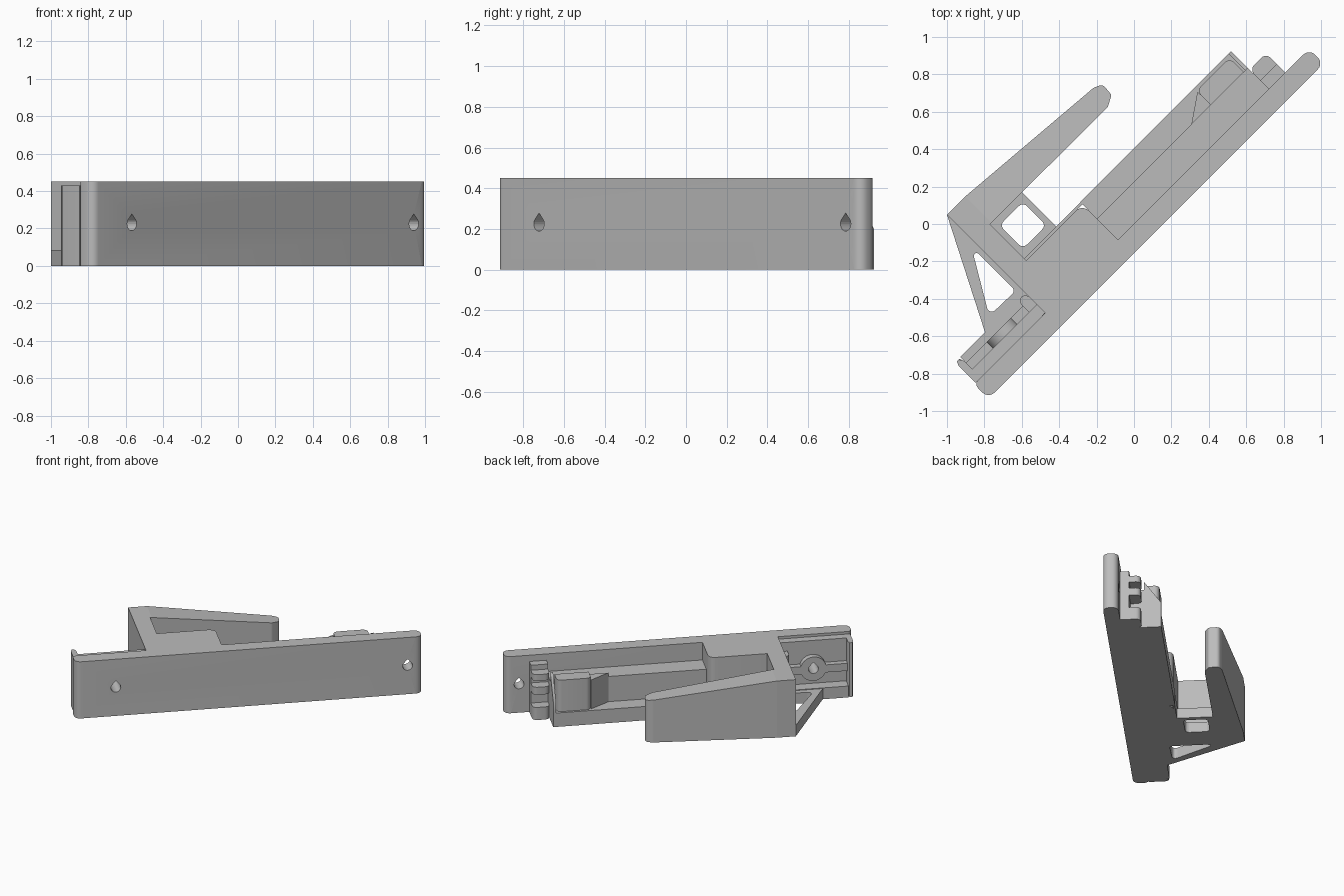
import bpy, bmesh, math
from mathutils import Vector, Matrix

if "Cube" in bpy.data.objects:
    bpy.data.objects.remove(bpy.data.objects["Cube"])

# u runs along the bar, v is its thickness; the bar lies at 45 degrees in plan
TURN = Matrix.Rotation(math.radians(45), 4, 'Z')
grey = bpy.data.materials.new("light_grey")
grey.diffuse_color = (0.5, 0.5, 0.5, 1)
grey.use_nodes = True
grey.node_tree.nodes["Principled BSDF"].inputs["Base Color"].default_value = grey.diffuse_color


def rounded(points, steps=5):
    """Outline from (u, v) or (u, v, radius) corners."""
    out = []
    n = len(points)
    for i, p in enumerate(points):
        c = Vector(p[:2])
        if len(p) < 3:
            out.append(c)
            continue
        a = (Vector(points[i - 1][:2]) - c).normalized()
        b = (Vector(points[(i + 1) % n][:2]) - c).normalized()
        half = a.angle(b) / 2
        r = p[2]
        mid = c + (a + b).normalized() * (r / math.sin(half))
        s = c + a * (r / math.tan(half)) - mid
        e = c + b * (r / math.tan(half)) - mid
        sweep = s.angle_signed(e)
        for k in range(steps + 1):
            t = -sweep * k / steps
            out.append(mid + Matrix.Rotation(t, 2) @ s)
    return out


def finish(name, bm, cutter=False):
    bmesh.ops.recalc_face_normals(bm, faces=bm.faces)
    bm.transform(TURN)
    me = bpy.data.meshes.new(name)
    bm.to_mesh(me)
    bm.free()
    ob = bpy.data.objects.new(name, me)
    bpy.context.collection.objects.link(ob)
    me.materials.append(grey)
    if cutter:
        ob.hide_render = True
        ob.hide_viewport = True
    else:
        bpy.context.view_layer.objects.active = ob
        ob.select_set(True)
        bpy.ops.object.shade_smooth_by_angle(angle=math.radians(35))
        ob.select_set(False)
    return ob


def prism(name, points, z0, z1, top=None, cutter=False):
    """Extrude a plan outline upwards; top(u, v) may shape the upper face."""
    bm = bmesh.new()
    pts = rounded(points)
    lo = [bm.verts.new((p.x, p.y, z0)) for p in pts]
    hi = [bm.verts.new((p.x, p.y, top(p.x, p.y) if top else z1)) for p in pts]
    bm.faces.new(lo)
    bm.faces.new(hi)
    for i in range(len(pts)):
        j = (i + 1) % len(pts)
        bm.faces.new((lo[i], lo[j], hi[j], hi[i]))
    return finish(name, bm, cutter)


def along_v(name, section, v0, v1, cutter=False):
    """Extrude a (u, z) section through the thickness."""
    bm = bmesh.new()
    f = bm.faces.new([bm.verts.new((u, v0, z)) for u, z in section])
    ext = bmesh.ops.extrude_face_region(bm, geom=[f])["geom"]
    bmesh.ops.translate(bm, vec=(0, v1 - v0, 0),
                        verts=[g for g in ext if isinstance(g, bmesh.types.BMVert)])
    return finish(name, bm, cutter)


def box(name, u0, u1, v0, v1, z0, z1, r=None):
    c = [(u0, v0), (u1, v0), (u1, v1), (u0, v1)]
    if r:
        c[2:] = [(u1, v1, r), (u0, v1, r)]
    return prism(name, c, z0, z1)


def cut(ob, cutter):
    m = ob.modifiers.new("cut", 'BOOLEAN')
    m.operation = 'DIFFERENCE'
    m.solver = 'EXACT'
    m.object = cutter


H = 0.45

# Front plate, thick middle and cross wall
body = prism("main_body", [
    (-1.21, -.11, .045), (1.325, -.11, .045), (1.325, 0, .045), (-.12, 0),
    (-.12, .27, .05), (-.546, .27), (-.546, .544), (-.534, .544), (-.534, .742),
    (-.672, .742), (-.672, 0), (-1.21, 0, .03)], 0, H)

# Arm that gets lower towards its tip
prism("arm", [(-.534, .544), (.343, .541, .03), (.403, .573, .02),
              (.41, .647, .03), (.36, .668, .03), (-.534, .742)], 0, H,
      top=lambda u, v: H - 0.12 * max(0, u + .534) / .94)

# Low floor between arm and bar, with a rounded square opening
floor = box("arm_floor", -.546, -.304, .27, .544, 0, .08)
s = .088
cut(floor, prism("floor_opening", [(-.425 + a * s, .415 + b * s, .03) for a, b in
    ((-1, -1), (1, -1), (1, 1), (-1, 1))], -.1, .2, cutter=True))

# Low triangular brace with opening
brace = prism("brace", [(-.672, .742), (-.972, .155), (-.672, .155)], 0, .085)
cut(brace, prism("brace_opening", [(-.70, .53, .015), (-.895, .20, .025),
    (-.70, .195, .025)], -.1, .2, cutter=True))

# Stepped rail along the bar
box("rail_upper", -.12, 1.02, 0, .16, 0, .31)
box("rail_ledge", -.12, 1.02, .16, .286, 0, .11)
box("rail_lip", -.546, -.12, .27, .284, 0, .11)

# Latch block with its ramp and end fin
box("latch_block", .74, .99, .16, .268, .11, .36, .035)
prism("latch_ramp", [(.594, .16), (.74, .16), (.74, .26)], .11, .34)
prism("end_fin", [(1.0, .16), (1.02, .16), (1.02, .286), (1.0, .286)], .11, 0,
      top=lambda u, v: .38 if v < .2 else .2)

# Shelved catch beside the far screw lug
box("catch_back", 1.02, 1.145, 0, .065, 0, .40)
for name, z0, z1 in (("catch_bottom", 0, .1), ("catch_middle", .2, .26),
                     ("catch_top", .31, .36)):
    box(name, 1.02, 1.145, .065, .147, z0, z1, .035)

# Pocket around the near screw hole
pocket = box("pocket_back", -1.16, -.672, 0, .064, 0, .43)
box("pocket_bottom", -1.16, -.672, .064, .155, 0, .09)
box("pocket_end_post", -1.2, -1.16, 0, .15, 0, .43, .03)
box("pocket_inner_post", -.73, -.672, .064, .15, .09, .36, .03)
for name, u0, u1 in (("pocket_rib_outer", -1.16, -1.0), ("pocket_rib_inner", -.825, -.73)):
    box(name, u0, u1, .064, .11, .19, .25)


def circle(u, z, r, n=24):
    return [(u + r * math.cos(2 * math.pi * i / n), z + r * math.sin(2 * math.pi * i / n))
            for i in range(n)]


boss = along_v("screw_boss", circle(-.912, .225, .095), .064, .11)

# Teardrop screw holes
for name, u, targets in (("near_hole", -.912, (body, pocket, boss)),
                         ("far_hole", 1.22, (body,))):
    r = .036
    arc = [(u + r * math.cos(t), .225 + r * math.sin(t)) for t in
           (math.radians(150 + 240 * i / 16) for i in range(17))]
    hole = along_v(name, arc + [(u, .278)], -.3, .3, cutter=True)
    for ob in targets:
        cut(ob, hole)
